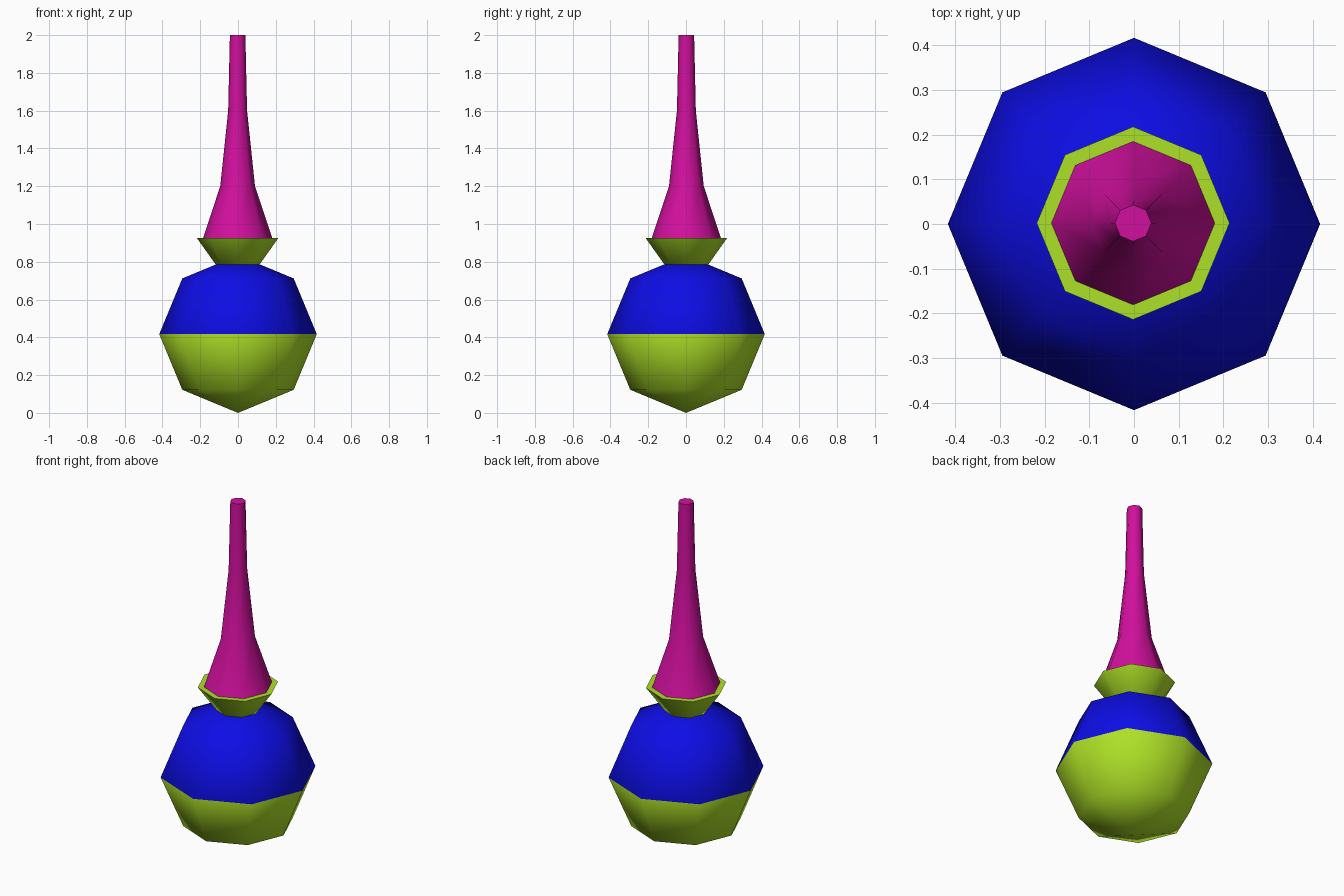
import bpy, bmesh
from math import sin, cos, pi, radians

cube = bpy.data.objects.get("Cube")
if cube:
    bpy.data.objects.remove(cube, do_unlink=True)


def material(name, rgb):
    mat = bpy.data.materials.new(name)
    mat.use_nodes = True
    mat.diffuse_color = (*rgb, 1)
    mat.node_tree.nodes["Principled BSDF"].inputs["Base Color"].default_value = (*rgb, 1)
    return mat


blue = material("deep blue", (0.004, 0.004, 0.78))
lime = material("lime green", (0.42, 0.75, 0.02))
pink = material("magenta", (0.64, 0.005, 0.34))

SIDES = 8


def lathe(name, profile, mats, offset=0.0, rule=None):
    """Eight-sided turned part from (radius, height) points, bottom to top."""
    bm = bmesh.new()
    rings = []
    for r, z in profile:
        count = SIDES if r > 0 else 1
        rings.append([bm.verts.new((r * cos(2 * pi * i / SIDES),
                                    r * sin(2 * pi * i / SIDES), z))
                      for i in range(count)])
    for low, high in zip(rings, rings[1:]):
        for i in range(SIDES):
            j = (i + 1) % SIDES
            if len(low) == 1:
                bm.faces.new((low[0], high[j], high[i]))
            elif len(high) == 1:
                bm.faces.new((low[i], low[j], high[0]))
            else:
                bm.faces.new((low[i], low[j], high[j], high[i]))
    for ring in (rings[0], rings[-1]):
        if len(ring) > 1:
            bm.faces.new(ring)
    bmesh.ops.recalc_face_normals(bm, faces=bm.faces)
    if rule:
        for f in bm.faces:
            f.material_index = rule(f.calc_center_median().z)
    mesh = bpy.data.meshes.new(name)
    bm.to_mesh(mesh)
    bm.free()
    for m in mats:
        mesh.materials.append(m)
    obj = bpy.data.objects.new(name, mesh)
    obj.location = (-offset, offset, 0)
    bpy.context.collection.objects.link(obj)
    bpy.ops.object.select_all(action="DESELECT")
    obj.select_set(True)
    bpy.context.view_layer.objects.active = obj
    bpy.ops.object.shade_smooth_by_angle(angle=radians(60))
    return obj


# Faceted round body, green below its equator and blue above
R, MID = 0.417, 0.421
ball = [(0, MID - R)]
ball += [(R * cos(a * pi / 4), MID + R * sin(a * pi / 4)) for a in (-1, 0, 1)]
ball += [(0, MID + R)]
lathe("round_body", ball, [lime, blue], rule=lambda z: int(z > MID))

# Flared collar sunk into the top of the body
lathe("flared_collar", [(0.105, 0.77), (0.216, 0.926)], [lime], 0.002)

# Tapering neck standing on the collar
lathe("tapered_neck", [(0.183, 0.926), (0.092, 1.2), (0.05, 1.6), (0.041, 2.0)],
      [pink], 0.002)

# Closed bottom tip rests on the ground
bpy.data.objects["round_body"].location.z = R - MID
